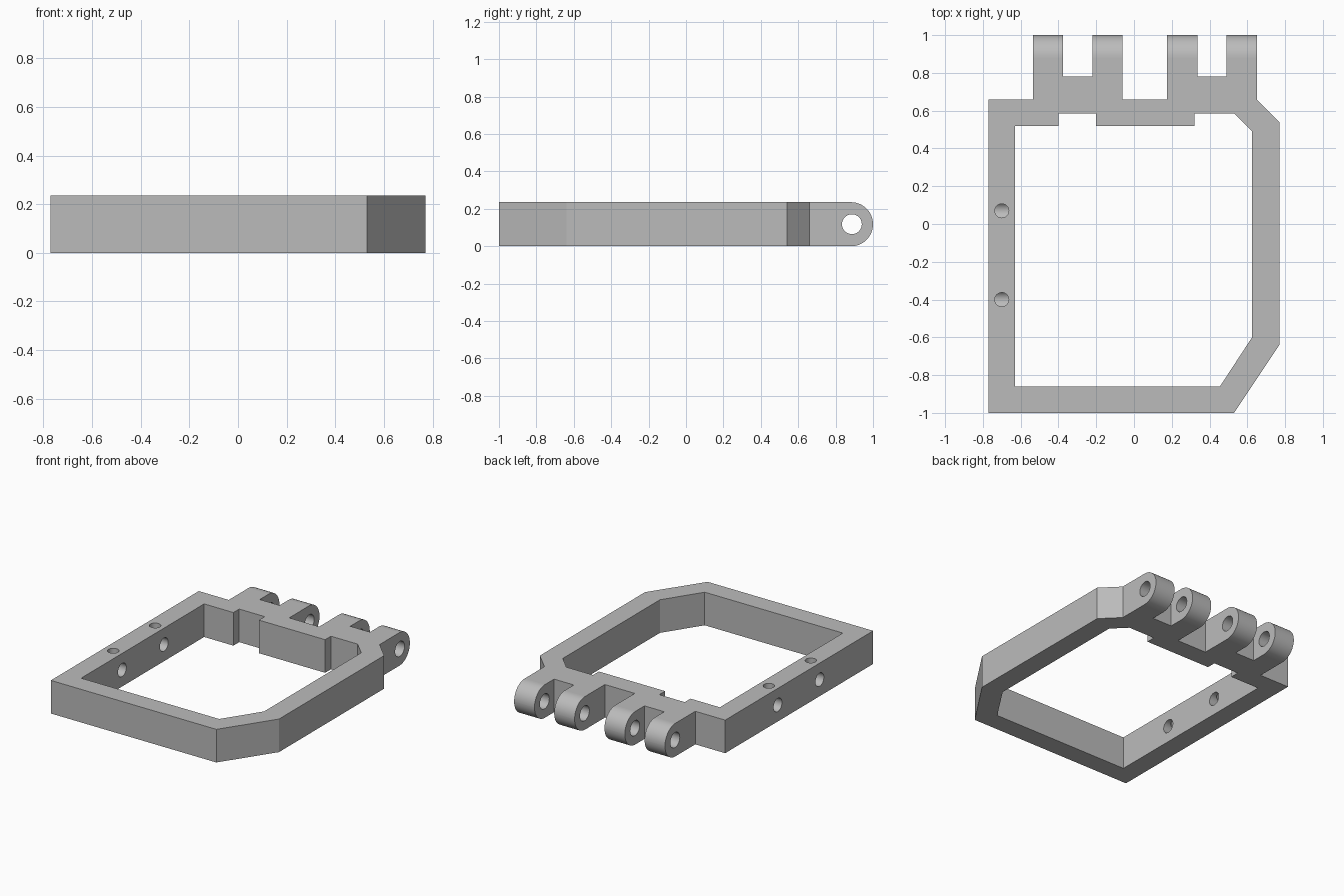
import bpy
import bmesh
import math
from mathutils import Matrix

cube = bpy.data.objects.get("Cube")
if cube:
    bpy.data.objects.remove(cube, do_unlink=True)

HEIGHT = 0.235
MID = HEIGHT / 2

grey = bpy.data.materials.new("plain_grey")
grey.use_nodes = True
grey.diffuse_color = (0.5, 0.5, 0.5, 1)
grey.node_tree.nodes["Principled BSDF"].inputs["Base Color"].default_value = (0.5, 0.5, 0.5, 1)


def finish(name, bm):
    bmesh.ops.recalc_face_normals(bm, faces=bm.faces[:])
    mesh = bpy.data.meshes.new(name)
    bm.to_mesh(mesh)
    bm.free()
    mesh.materials.append(grey)
    obj = bpy.data.objects.new(name, mesh)
    bpy.context.collection.objects.link(obj)
    return obj


def prism(points, low, high):
    """Extrude a plan outline upwards."""
    bm = bmesh.new()
    face = bm.faces.new([bm.verts.new((x, y, low)) for x, y in points])
    top = bmesh.ops.extrude_face_region(bm, geom=[face])["geom"]
    for v in top:
        if isinstance(v, bmesh.types.BMVert):
            v.co.z = high
    return bm


def drill(name, radius, length, centre, axis=None):
    """Cylindrical cutter along z, or along x."""
    turn = Matrix.Rotation(math.pi / 2, 4, "Y") if axis == "x" else Matrix()
    bm = bmesh.new()
    bmesh.ops.create_cone(bm, cap_ends=True, segments=40, radius1=radius, radius2=radius,
                          depth=length, matrix=Matrix.Translation(centre) @ turn)
    return finish(name, bm)


# Outer outline with two pairs of hinge lugs on the back edge
outline = [(-0.77, 0.66), (-0.77, -1), (0.53, -1), (0.77, -0.64), (0.77, 0.54), (0.65, 0.66)]
for right, left in ((0.175, 0.65), (-0.535, -0.06)):
    a, b = left - 0.16, right + 0.16
    pair = [(left, 0.66), (left, 1), (a, 1), (a, 0.78),
            (b, 0.78), (b, 1), (right, 1), (right, 0.66)]
    outline += [p for p in pair if p not in outline]

bm = prism(outline, 0, HEIGHT)

# Round the lug ends
ends = [e for e in bm.edges
        if all(v.co.y > 0.99 for v in e.verts)
        and abs(e.verts[0].co.z - e.verts[1].co.z) < 0.01]
bmesh.ops.bevel(bm, geom=ends, offset=MID - 0.0002, segments=16, profile=0.5, affect="EDGES")
frame = finish("hinged_frame", bm)

# Central opening with the stepped back wall
opening = [(-0.63, -0.86), (0.455, -0.86), (0.625, -0.60), (0.625, 0.49), (0.53, 0.585),
           (0.32, 0.585), (0.32, 0.52), (-0.20, 0.52), (-0.20, 0.585),
           (-0.40, 0.585), (-0.40, 0.52), (-0.63, 0.52)]
cutters = [finish("opening_cutter", prism(opening, -0.1, HEIGHT + 0.1))]

# Hinge pin hole, then cross holes and blind top holes in the side rail
cutters.append(drill("pin_cutter", 0.053, 2, (0, 0.887, MID), "x"))
for y in (0.07, -0.40):
    cutters.append(drill("rail_cutter", 0.047, 0.3, (-0.70, y, MID), "x"))
    cutters.append(drill("screw_cutter", 0.037, 0.2, (-0.70, y, MID + 0.1)))

bpy.context.view_layer.objects.active = frame
frame.select_set(True)
for cutter in cutters:
    cutter.hide_render = True
    mod = frame.modifiers.new("cut", "BOOLEAN")
    mod.operation = "DIFFERENCE"
    mod.solver = "EXACT"
    mod.object = cutter
    bpy.ops.object.modifier_apply(modifier=mod.name)
for cutter in cutters:
    bpy.data.objects.remove(cutter, do_unlink=True)

# Smooth round parts, flat large faces
bpy.ops.object.shade_smooth_by_angle(angle=math.radians(30))
for face in frame.data.polygons:
    if face.area > 0.02:
        face.use_smooth = False
